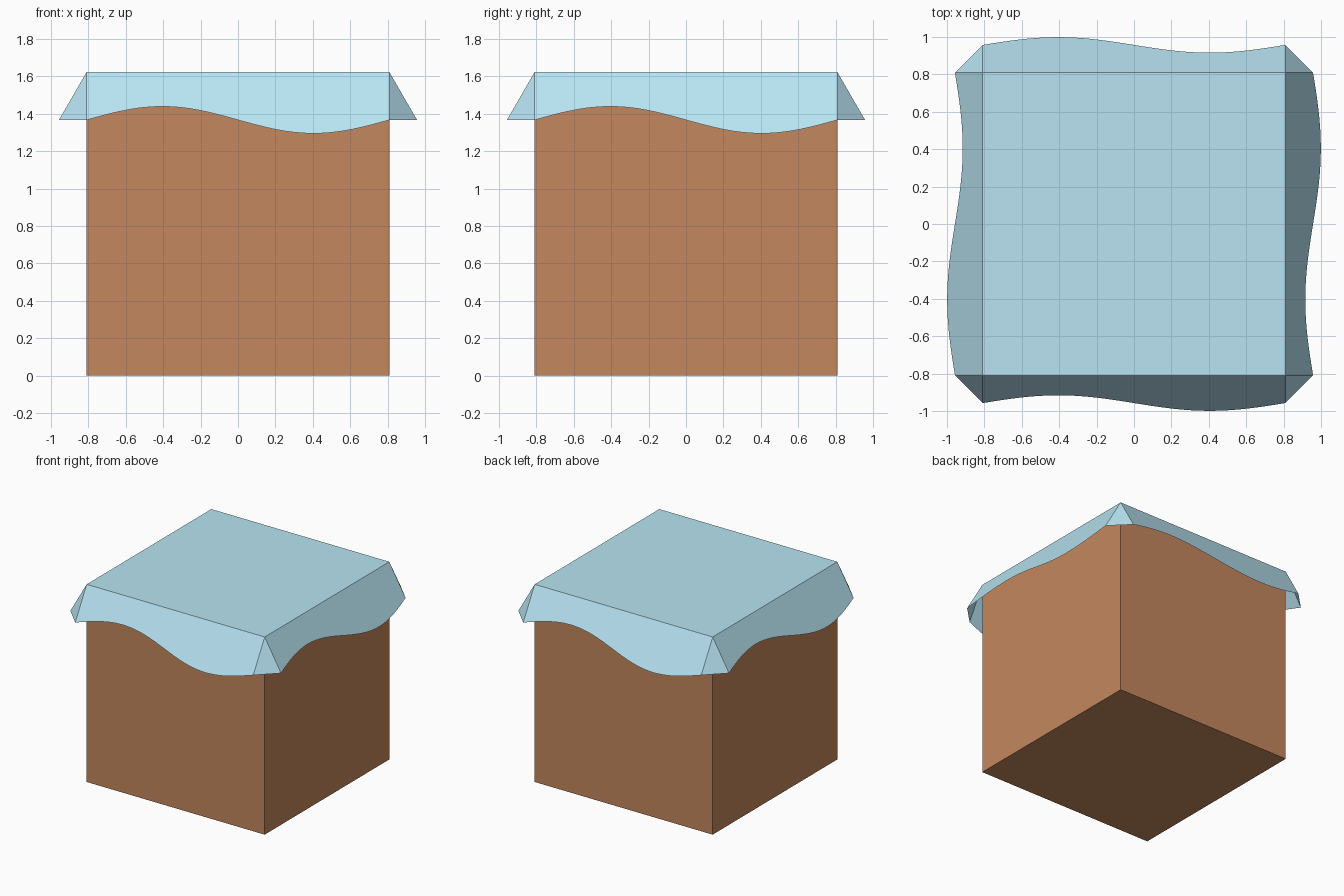
import bpy, bmesh, math
from mathutils import Matrix, Vector

if "Cube" in bpy.data.objects:
    bpy.data.objects.remove(bpy.data.objects["Cube"])

HALF = 0.809       # half width of the box
TOP = 1.624        # height of the cloth top
DROP = 0.257       # mean vertical drop of a flap
WAVE = 0.072       # height of the hem wave
FLARE = math.tan(math.radians(30))
STEPS = 32


def material(name, color):
    mat = bpy.data.materials.new(name)
    mat.diffuse_color = (*color, 1)
    mat.use_nodes = True
    mat.node_tree.nodes["Principled BSDF"].inputs["Base Color"].default_value = mat.diffuse_color
    return mat


def finish(bm, name, mat):
    mesh = bpy.data.meshes.new(name)
    bm.to_mesh(mesh)
    bm.free()
    mesh.materials.append(mat)
    obj = bpy.data.objects.new(name, mesh)
    bpy.context.collection.objects.link(obj)
    return obj


# Box body
bm = bmesh.new()
bmesh.ops.create_cube(bm, size=2 * HALF,
                      matrix=Matrix.Translation((0, 0, HALF)))
finish(bm, "box", material("brown", (0.552, 0.242, 0.109)))

# Cloth: flat top, four wavy flaps and the corner gussets between them
bm = bmesh.new()
corners = [Vector((-HALF, -HALF, TOP)), Vector((HALF, -HALF, TOP))]


def hem_point(t):
    drop = DROP - WAVE * math.sin(2 * math.pi * t)
    return Vector((HALF * (2 * t - 1), -HALF - drop * FLARE, TOP - drop))


hem = [hem_point(i / STEPS) for i in range(STEPS + 1)]
next_flap_start = Matrix.Rotation(math.pi / 2, 4, 'Z') @ hem[0]
flap = hem + [corners[1], corners[0]]
gusset = [hem[-1], next_flap_start, corners[1]]
for k in range(4):
    turn = Matrix.Rotation(k * math.pi / 2, 4, 'Z')
    for outline in (flap, gusset):
        bm.faces.new([bm.verts.new(turn @ p) for p in outline])
bm.faces.new([bm.verts.new((x * HALF, y * HALF, TOP))
              for x, y in ((-1, -1), (1, -1), (1, 1), (-1, 1))])
bmesh.ops.remove_doubles(bm, verts=bm.verts, dist=1e-4)
finish(bm, "cloth_cover", material("pale_blue", (0.48, 0.775, 0.896)))
